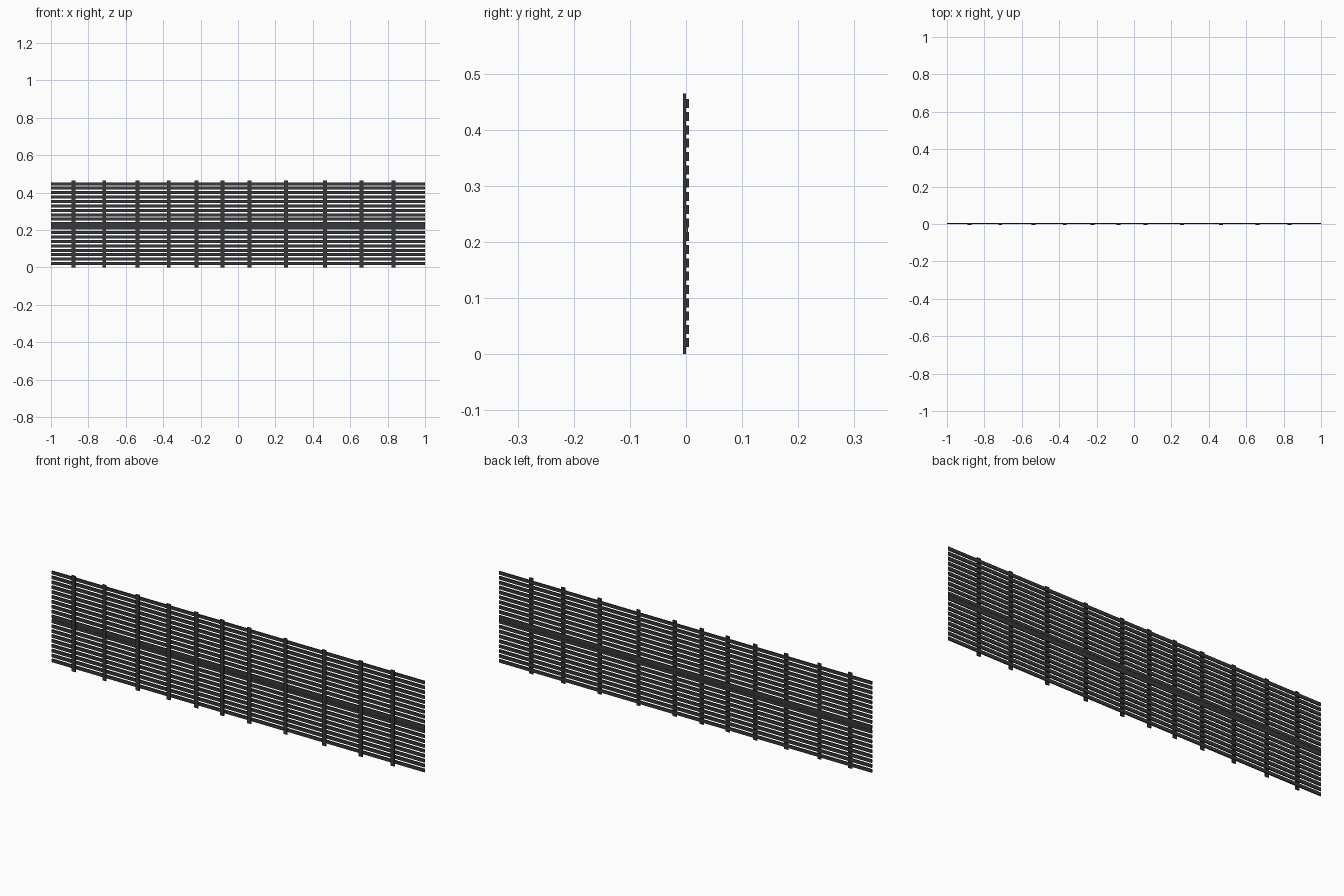
import bpy

if "Cube" in bpy.data.objects:
    bpy.data.objects.remove(bpy.data.objects["Cube"])

mat = bpy.data.materials.new("dark_grey")
mat.diffuse_color = (0.04, 0.04, 0.045, 1)
mat.use_nodes = True
mat.node_tree.nodes["Principled BSDF"].inputs["Base Color"].default_value = mat.diffuse_color


def box(name, x0, x1, y0, y1, z0, z1):
    bpy.ops.mesh.primitive_cube_add(
        size=1, location=((x0 + x1) / 2, (y0 + y1) / 2, (z0 + z1) / 2))
    o = bpy.context.object
    o.name = name
    o.scale = (x1 - x0, y1 - y0, z1 - z0)
    bpy.ops.object.transform_apply(location=False, rotation=False, scale=True)
    o.data.materials.append(mat)
    return o


# horizontal slats
SLATS, Z0, PITCH, H = 19, 0.0125, 0.0237, 0.016
for i in range(SLATS):
    z = Z0 + i * PITCH
    box(f"slat_{i + 1}", -1, 1, 0, 0.005, z, z + H)

# thin strip closing the gap at mid height
z = Z0 + 8 * PITCH + H
box("middle_strip", -1, 1, 0.001, 0.004, z, z + PITCH - H)

# unevenly spaced upright battens on the front
for i, x in enumerate((-0.88, -0.715, -0.537, -0.37, -0.222, -0.083,
                       0.062, 0.257, 0.465, 0.66, 0.832)):
    box(f"upright_{i + 1}", x - 0.01, x + 0.01, -0.005, 0, 0, 0.465)
